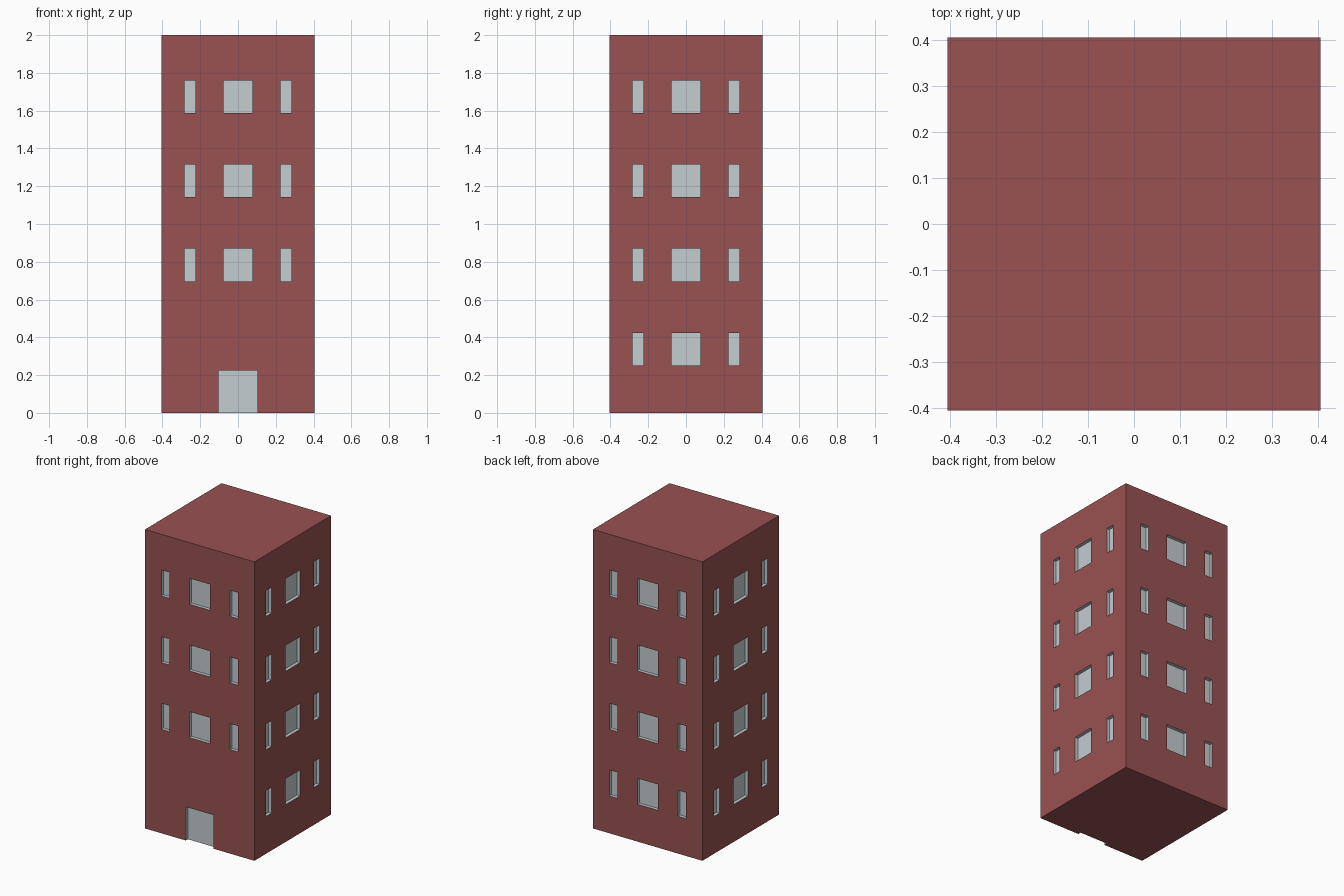
import bpy, bmesh
from math import pi
from mathutils import Matrix, Vector

if "Cube" in bpy.data.objects:
    bpy.data.objects.remove(bpy.data.objects["Cube"])

HALF, HEIGHT, DEPTH = 0.405, 2.0, 0.022
SILLS = [0.25 + 0.446 * i for i in range(4)]
WIN_H = 0.173
COLUMNS = [(-0.283, -0.225), (-0.077, 0.077), (0.225, 0.283)]
DOOR = (-0.103, 0.103, 0.0, 0.225)


def material(name, color):
    m = bpy.data.materials.new(name)
    m.diffuse_color = (*color, 1)
    m.use_nodes = True
    m.node_tree.nodes["Principled BSDF"].inputs["Base Color"].default_value = m.diffuse_color
    return m


def finish(name, bm, mat):
    me = bpy.data.meshes.new(name)
    bm.to_mesh(me)
    bm.free()
    me.materials.append(mat)
    ob = bpy.data.objects.new(name, me)
    bpy.context.collection.objects.link(ob)
    return ob


def recess(bm, side, rect, is_door=False):
    """Open-fronted tray: pane plus reveals, facing outward."""
    x0, x1, z0, z1 = rect
    verts = bmesh.ops.create_cube(bm, size=1)['verts']
    faces = list({f for v in verts for f in v.link_faces})
    bmesh.ops.reverse_faces(bm, faces=faces)
    gone = [f for f in faces if f.calc_center_median().y < -0.4
            or (is_door and f.calc_center_median().z < -0.4)]
    bmesh.ops.delete(bm, geom=gone, context='FACES')
    place = (Matrix.Rotation(side * pi / 2, 4, 'Z')
             @ Matrix.Translation(((x0 + x1) / 2, DEPTH / 2 - HALF, (z0 + z1) / 2))
             @ Matrix.Diagonal((x1 - x0, DEPTH, z1 - z0, 1)))
    bmesh.ops.transform(bm, matrix=place, verts=verts)


brick = material("brick", (0.32, 0.085, 0.085))
glass = material("glass", (0.55, 0.61, 0.63))

# Window layout: three columns by four floors, the front ground floor has the door
windows = [(side, (a, b, z, z + WIN_H))
           for side in range(4) for i, z in enumerate(SILLS) for a, b in COLUMNS
           if not (side == 0 and i == 0)]
openings = windows + [(0, DOOR)]

# Walls and roof: a box sliced along the opening edges
bm = bmesh.new()
bmesh.ops.create_cube(bm, size=1, matrix=Matrix.Translation((0, 0, HEIGHT / 2))
                      @ Matrix.Diagonal((2 * HALF, 2 * HALF, HEIGHT, 1)))
cols = [x for c in COLUMNS for x in c]
cuts = [('X', v) for v in cols + list(DOOR[:2])]
cuts += [('Y', v) for v in cols + [DEPTH - HALF]]
cuts += [('Z', v) for z in SILLS for v in (z, z + WIN_H)] + [('Z', DOOR[3])]
for axis, v in cuts:
    n = Vector([float(axis == a) for a in 'XYZ'])
    bmesh.ops.bisect_plane(bm, geom=bm.verts[:] + bm.edges[:] + bm.faces[:],
                           plane_co=n * v, plane_no=n, dist=1e-5)


def is_open(face):
    c = face.calc_center_median()
    if c.z < 1e-4:
        return abs(c.x) < DOOR[1] and c.y < DEPTH - HALF
    for side, (x0, x1, z0, z1) in openings:
        p = Matrix.Rotation(-side * pi / 2, 3, 'Z') @ c
        if abs(p.y + HALF) < 1e-4 and x0 < p.x < x1 and z0 < p.z < z1:
            return True
    return False


bmesh.ops.delete(bm, geom=[f for f in bm.faces if is_open(f)], context='FACES')
finish("walls", bm, brick)

# Recessed windows, one object per side
for side, label in enumerate(("front", "right", "back", "left")):
    bm = bmesh.new()
    for s, rect in windows:
        if s == side:
            recess(bm, s, rect)
    finish(label + "_windows", bm, glass)

# Recessed door, open at ground level
bm = bmesh.new()
recess(bm, 0, DOOR, is_door=True)
finish("door", bm, glass)
